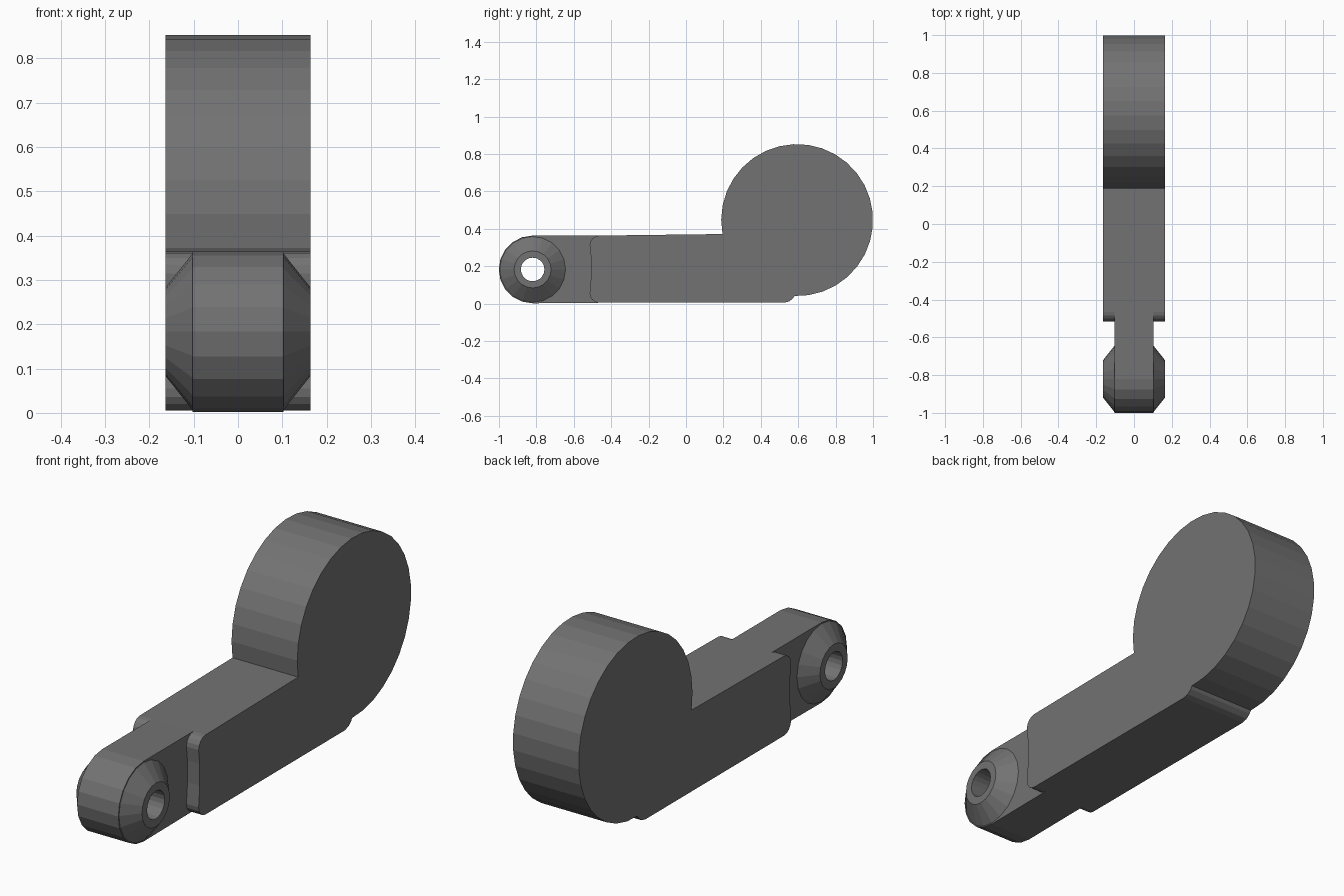
import bpy, bmesh
from math import sin, cos, radians, pi

if "Cube" in bpy.data.objects:
    bpy.data.objects.remove(bpy.data.objects["Cube"])

EYE_Y, EYE_Z = -0.82, 0.183      # pivot eye centre
DISC_Y, DISC_Z, DISC_R = 0.594, 0.447, 0.406
HALF = 0.164                     # half width of body
TONGUE = 0.103                   # half width of tongue

# Dark grey finish
dark = bpy.data.materials.new("dark_grey")
dark.diffuse_color = (0.17, 0.17, 0.17, 1)
dark.use_nodes = True
dark.node_tree.nodes["Principled BSDF"].inputs["Base Color"].default_value = dark.diffuse_color


def finish(name, bm):
    bmesh.ops.recalc_face_normals(bm, faces=bm.faces)
    mesh = bpy.data.meshes.new(name)
    bm.to_mesh(mesh)
    bm.free()
    mesh.materials.append(dark)
    ob = bpy.data.objects.new(name, mesh)
    bpy.context.collection.objects.link(ob)
    return ob


def arc(cy, cz, r, a0, a1, n):
    angles = [radians(a0 + (a1 - a0) * i / n) for i in range(n + 1)]
    return [(cy + r * cos(a), cz + r * sin(a)) for a in angles]


def extrude_side(name, outline, half):
    """Extrude a (y, z) outline symmetrically along x."""
    bm = bmesh.new()
    face = bm.faces.new([bm.verts.new((-half, y, z)) for y, z in outline])
    ext = bmesh.ops.extrude_face_region(bm, geom=[face])
    verts = [v for v in ext["geom"] if isinstance(v, bmesh.types.BMVert)]
    bmesh.ops.translate(bm, verts=verts, vec=(2 * half, 0, 0))
    # close the starting side if the extrusion consumed it
    bmesh.ops.holes_fill(bm, edges=[e for e in bm.edges if e.is_boundary], sides=0)
    return finish(name, bm)


def ring_around_x(name, profile, n):
    """Revolve a closed (radius, x) profile about the eye axis."""
    bm = bmesh.new()
    rings = [[bm.verts.new((x, EYE_Y + r * cos(2 * pi * i / n), EYE_Z + r * sin(2 * pi * i / n)))
              for i in range(n)] for r, x in profile]
    for k, a in enumerate(rings):
        b = rings[(k + 1) % len(rings)]
        for i in range(n):
            j = (i + 1) % n
            bm.faces.new((a[i], a[j], b[j], b[i]))
    return finish(name, bm)


# Disc head and wide arm as one outline, with rounded arm corners
body = arc(DISC_Y, DISC_Z, DISC_R, -92, 190.6, 26)
body += arc(-0.465, 0.314, 0.05, 90, 180, 4)
body += [(-0.508, 0.25), (-0.507, 0.15)]
body += arc(-0.465, 0.055, 0.05, 180, 270, 4)
body += [(0.525, 0.005), (0.552, 0.012), (0.572, 0.028)]
extrude_side("disc_arm", body, HALF)

# Narrow tongue with round end
tongue = arc(EYE_Y, EYE_Z, 0.181, 90, 270, 10) + [(-0.465, 0.005), (-0.465, 0.364)]
tongue_ob = extrude_side("tongue", tongue, TONGUE)

# Opening in the tongue that takes the boss
cutter = extrude_side("boss_cutter", arc(EYE_Y, EYE_Z, 0.12, 0, 337.5, 15), 0.3)
cutter.hide_render = True
cutter.hide_set(True)
cut = tongue_ob.modifiers.new("opening", "BOOLEAN")
cut.object = cutter
cut.operation = "DIFFERENCE"
cut.solver = "EXACT"

# Tapered boss on both sides with through hole
ring_around_x("pivot_boss", [(0.063, -HALF), (0.099, -HALF), (0.176, -TONGUE),
                             (0.176, TONGUE), (0.099, HALF), (0.063, HALF)], 20)
